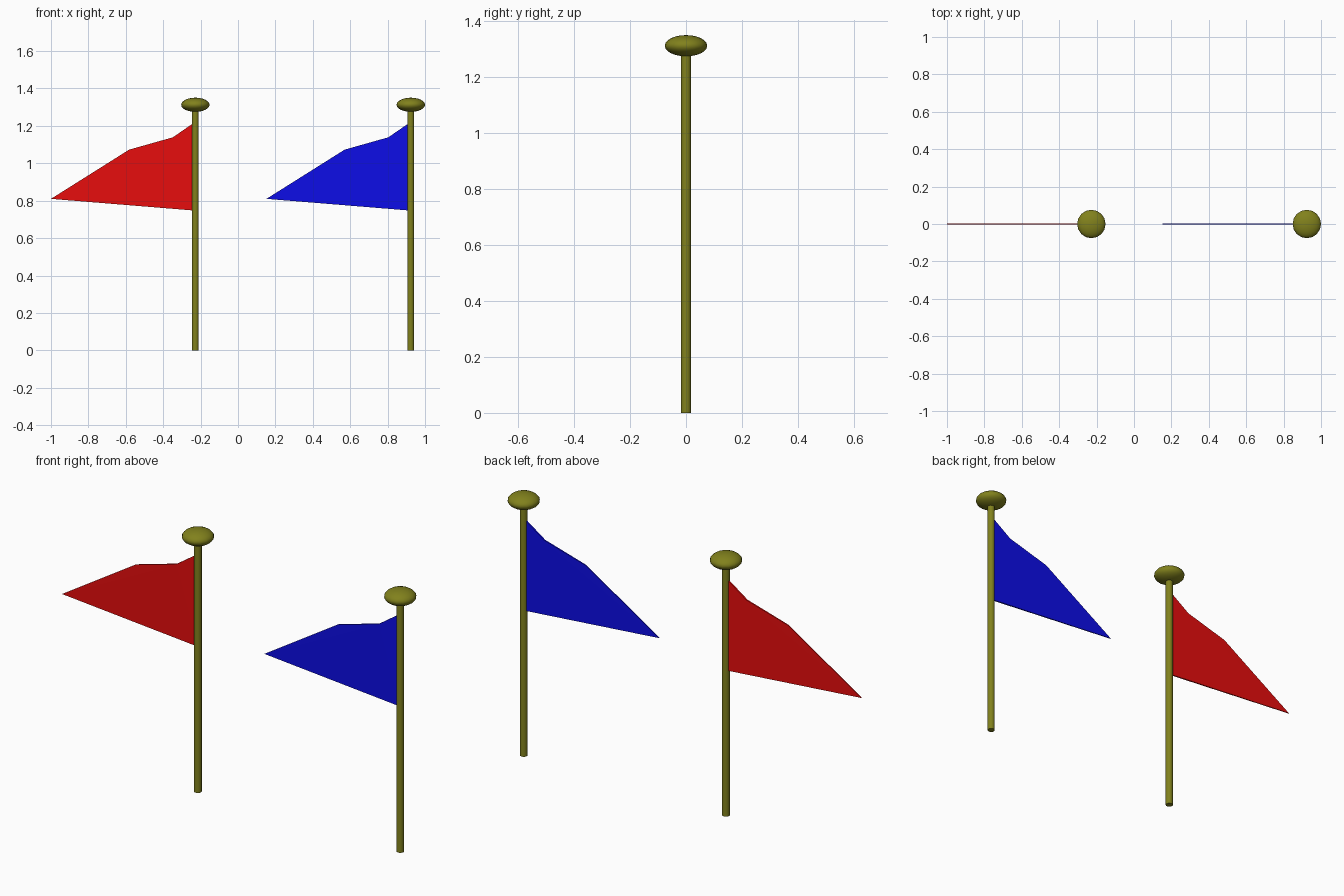
import bpy, bmesh, math

if "Cube" in bpy.data.objects:
    bpy.data.objects.remove(bpy.data.objects["Cube"])


def material(name, color):
    m = bpy.data.materials.new(name)
    m.diffuse_color = (*color, 1)
    m.use_nodes = True
    m.node_tree.nodes["Principled BSDF"].inputs["Base Color"].default_value = m.diffuse_color
    return m


OLIVE = material("olive", (0.22, 0.22, 0.012))
RED = material("red", (0.8, 0.004, 0.004))
BLUE = material("blue", (0.004, 0.004, 0.8))

# Pennant outline: x measured from the pole axis, height z, half thickness
PENNANT = [(0, 0.747, 0.004), (-0.772, 0.81, 0.002), (-0.352, 1.073, 0.003),
           (-0.12, 1.139, 0.004), (0, 1.222, 0.004)]
PENNANT[2], PENNANT[3] = (-0.354, 1.073, 0.003), (-0.12, 1.139, 0.004)


def finish(obj, name, mat, smooth=True):
    obj.name = name
    obj.data.materials.append(mat)
    if smooth:
        bpy.ops.object.shade_smooth_by_angle(angle=math.radians(40))


def flag(x, label, mat):
    # Pole
    bpy.ops.mesh.primitive_cylinder_add(vertices=16, radius=0.018, depth=1.3,
                                        location=(x, 0, 0.65))
    finish(bpy.context.object, label + "_pole", OLIVE)

    # Flattened knob on top
    bpy.ops.mesh.primitive_uv_sphere_add(segments=16, ring_count=12, radius=0.076,
                                         location=(x, 0, 1.313))
    bpy.context.object.scale.z = 0.5
    finish(bpy.context.object, label + "_knob", OLIVE)

    # Thin pennant
    bm = bmesh.new()
    front = [bm.verts.new((px, -t, pz)) for px, pz, t in PENNANT]
    back = [bm.verts.new((px, t, pz)) for px, pz, t in PENNANT]
    bm.faces.new(front)
    bm.faces.new(back[::-1])
    for i in range(len(front)):
        j = (i + 1) % len(front)
        bm.faces.new((front[i], front[j], back[j], back[i]))
    bmesh.ops.triangulate(bm, faces=bm.faces[:])
    bmesh.ops.recalc_face_normals(bm, faces=bm.faces[:])
    mesh = bpy.data.meshes.new(label + "_pennant")
    bm.to_mesh(mesh)
    bm.free()
    obj = bpy.data.objects.new(label + "_pennant", mesh)
    bpy.context.collection.objects.link(obj)
    obj.location.x = x
    finish(obj, label + "_pennant", mat, smooth=False)


flag(-0.228, "red", RED)
flag(0.924, "blue", BLUE)
